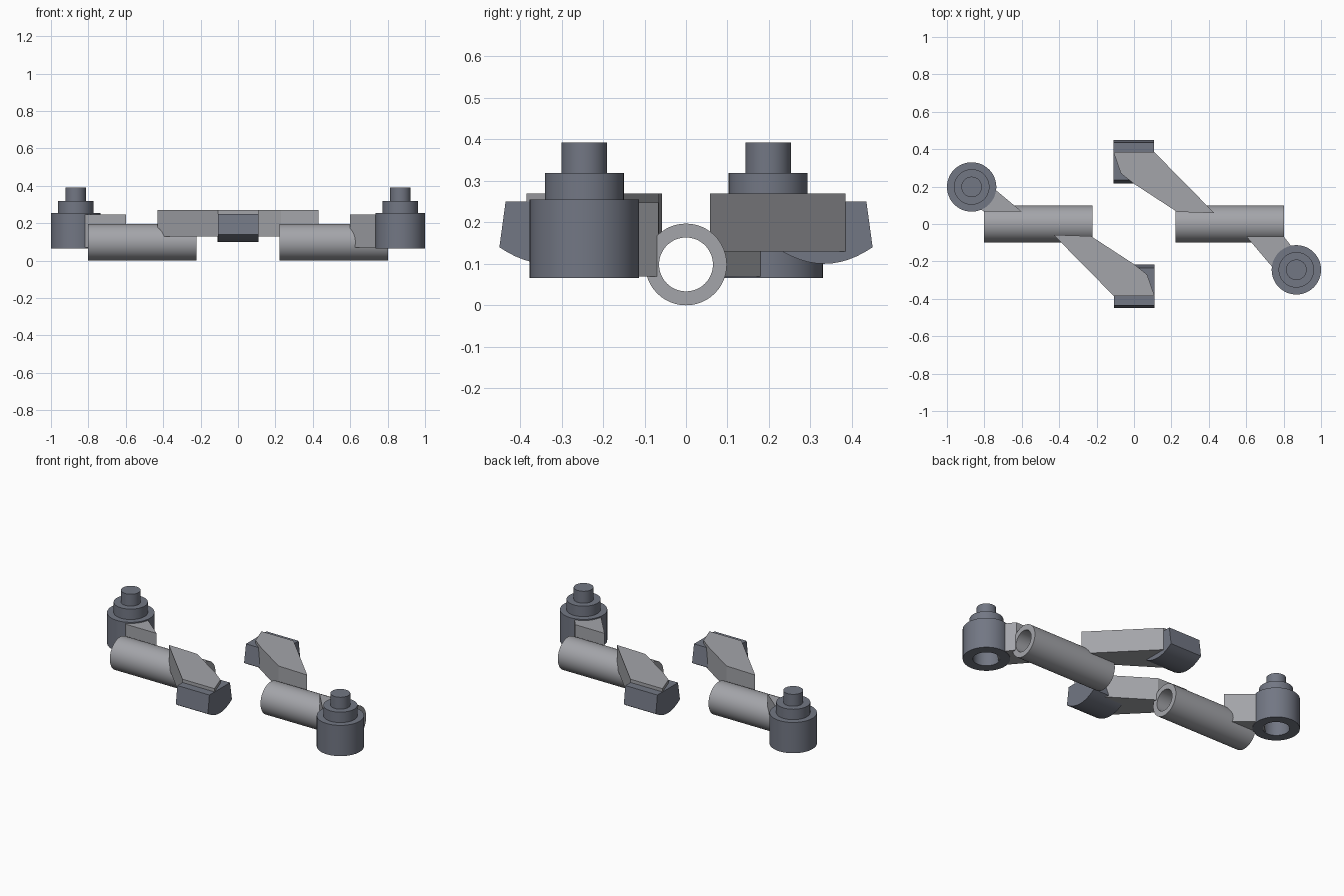
import bpy, bmesh, math
from mathutils import Matrix, Vector

if "Cube" in bpy.data.objects:
    bpy.data.objects.remove(bpy.data.objects["Cube"])


def material(name, rgb):
    m = bpy.data.materials.new(name)
    m.diffuse_color = (*rgb, 1)
    m.use_nodes = True
    m.node_tree.nodes["Principled BSDF"].inputs["Base Color"].default_value = m.diffuse_color
    return m


light = material("light_grey_metal", (0.37, 0.375, 0.40))
dark = material("dark_grey_rubber", (0.17, 0.185, 0.23))


def finish(name, bm, mat, smooth=False):
    bmesh.ops.recalc_face_normals(bm, faces=bm.faces)
    me = bpy.data.meshes.new(name)
    bm.to_mesh(me)
    bm.free()
    ob = bpy.data.objects.new(name, me)
    bpy.context.collection.objects.link(ob)
    me.materials.append(mat)
    if smooth:
        bpy.ops.object.select_all(action='DESELECT')
        ob.select_set(True)
        bpy.context.view_layer.objects.active = ob
        bpy.ops.object.shade_smooth_by_angle(angle=math.radians(35))
    return ob


def lathe(name, profile, mat, matrix, closed=False):
    """Spin an (r, z) profile around z, then place it."""
    bm = bmesh.new()
    vs = [bm.verts.new((r, 0, z)) for r, z in profile]
    es = [bm.edges.new(p) for p in zip(vs, vs[1:])]
    if closed:
        es.append(bm.edges.new((vs[-1], vs[0])))
    bmesh.ops.spin(bm, geom=vs + es, cent=(0, 0, 0), axis=(0, 0, 1),
                   angle=math.tau, steps=48, use_merge=True)
    bmesh.ops.remove_doubles(bm, verts=bm.verts, dist=1e-5)
    bmesh.ops.transform(bm, matrix=matrix, verts=bm.verts)
    return finish(name, bm, mat, True)


def prism(name, points, offset, mat, smooth=False):
    """Extrude a flat outline along an offset."""
    bm = bmesh.new()
    f = bm.faces.new([bm.verts.new(p) for p in points])
    r = bmesh.ops.extrude_face_region(bm, geom=[f])
    bmesh.ops.translate(bm, vec=Vector(offset),
                        verts=[v for v in r["geom"] if isinstance(v, bmesh.types.BMVert)])
    return finish(name, bm, mat, smooth)


# each half is the other turned half a circle; only the cup distance differs
for side, s, cup_y in (("right", 1, -0.245), ("left", -1, -0.198)):
    # hollow tube lying along x
    lathe(f"{side}_tube", [(0.065, 0.222), (0.0985, 0.222), (0.0985, 0.803), (0.065, 0.803)],
          light, Matrix.Translation((0, 0, 0.0985)) @ Matrix.Rotation(s * math.pi / 2, 4, 'Y'), True)

    # cranked arm reaching to the pad
    arm = [(0.43, 0.058), (0.23, 0.065), (0.0, 0.215), (-0.07, 0.27), (-0.11, 0.385), (0.108, 0.385)]
    prism(f"{side}_pad_arm", [(s * x, s * y, 0.13) for x, y in arm], (0, 0, 0.14), light)

    # pad with a rounded underside
    pad = [(0.235, 0.25), (0.435, 0.25)]
    pad += [(0.333 + 0.117 * t, 0.10 + 0.04 * t * t) for t in [1 - i / 6 for i in range(13)]]
    prism(f"{side}_pad", [(s * -0.11, s * y, z) for y, z in pad], (s * 0.218, 0, 0), dark, True)

    # short bracket from the tube to the cup
    bracket = [(0.60, -0.066), (0.80, -0.066), (0.87, cup_y + 0.09), (0.77, cup_y - 0.005), (0.735, cup_y + 0.02)]
    prism(f"{side}_cup_bracket", [(s * x, s * y, 0.07) for x, y in bracket], (0, 0, 0.178), light)

    # stepped cup, open underneath
    cup = [(0, 0.23), (0.075, 0.23), (0.075, 0.066), (0.132, 0.066), (0.132, 0.255), (0.095, 0.255),
           (0.095, 0.319), (0.055, 0.319), (0.055, 0.392), (0, 0.392)]
    lathe(f"{side}_cup", cup, dark, Matrix.Translation((s * 0.868, s * cup_y, 0)))
